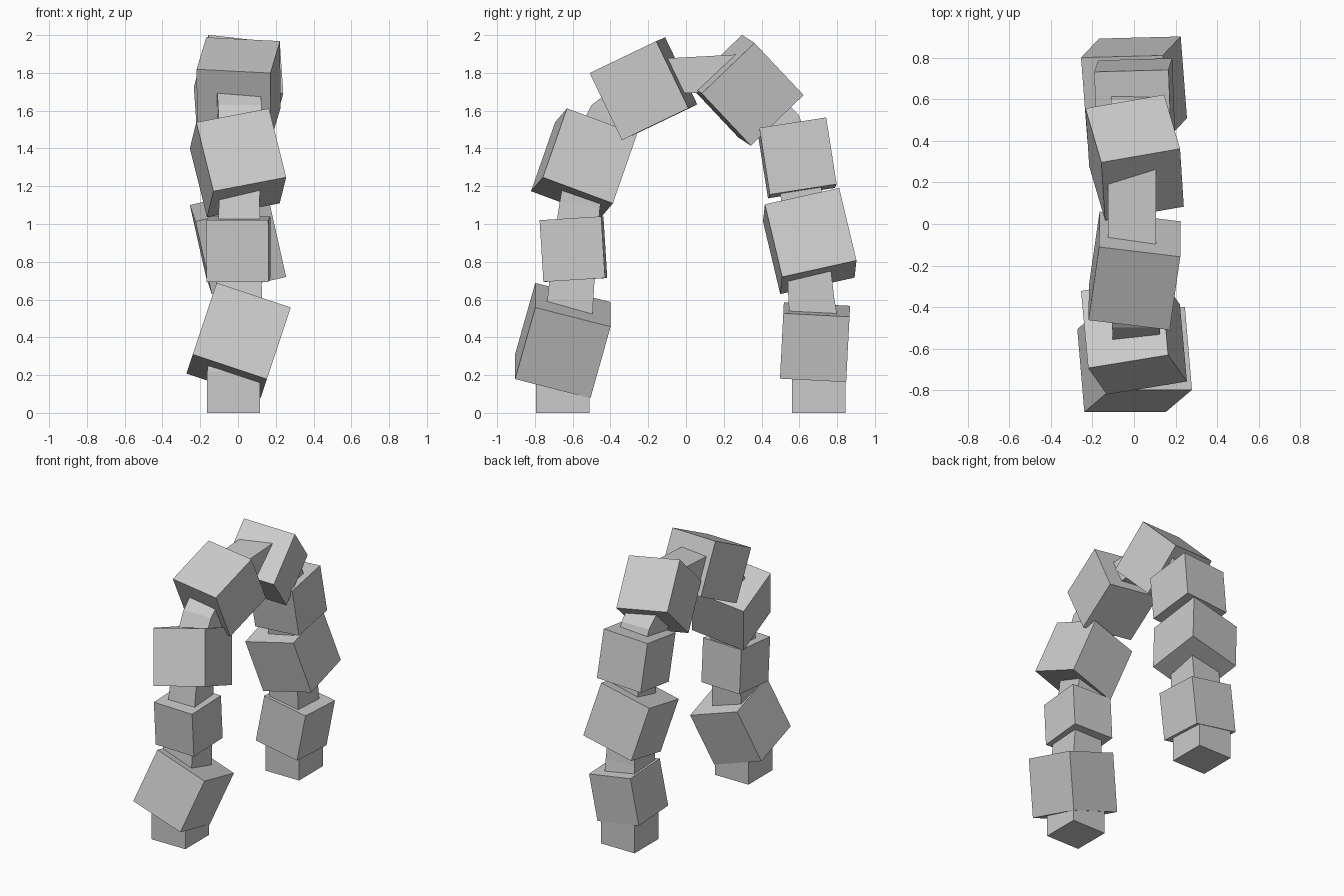
import bpy, bmesh
from math import radians, sin, cos
from mathutils import Vector, Matrix


def add_object(name, bm):
    bmesh.ops.recalc_face_normals(bm, faces=bm.faces)
    mesh = bpy.data.meshes.new(name)
    bm.to_mesh(mesh)
    bm.free()
    obj = bpy.data.objects.new(name, mesh)
    bpy.context.collection.objects.link(obj)
    return obj


def block(name, centre, size, across, along):
    """Cube turned so its local x and y edges follow the two directions."""
    x = Vector(across).normalized()
    y = Vector(along)
    y = (y - x * y.dot(x)).normalized()
    rot = Matrix((x, y, x.cross(y))).transposed().to_4x4()
    bm = bmesh.new()
    bmesh.ops.create_cube(bm, size=size, matrix=Matrix.Translation(centre) @ rot)
    return add_object(name, bm)


# Tumbled blocks following the arch: centre, size, x edge, y edge
blocks = [
    ((0.003, -0.652, 0.383), 0.413, (0.39, 0, -0.13), (-0.03, 0.40, -0.103)),
    ((0.003, -0.596, 0.867), 0.327, (0.33, -0.012, 0.0), (0.01, 0.322, 0.02)),
    ((0.0, -0.54, 1.324), 0.397, (0.387, 0.063, 0.074), (-0.037, 0.369, -0.138)),
    ((0.003, -0.225, 1.716), 0.394, (0.39, -0.047, -0.02), (0.053, 0.354, 0.17)),
    ((0.003, 0.32, 1.708), 0.387, (0.38, 0.066, -0.043), (-0.072, 0.26, -0.276)),
    ((0.003, 0.588, 1.35), 0.358, (0.356, 0.01, 0.02), (-0.012, 0.354, 0.055)),
    ((0.0, 0.655, 0.91), 0.404, (0.39, 0.01, 0.09), (-0.026, 0.39, 0.087)),
    ((0.0, 0.683, 0.374), 0.351, (0.347, -0.003, -0.058), (0.0, 0.352, -0.018)),
]
for i, (c, s, u, v) in enumerate(blocks):
    block(f"arch_block_{i + 1}", c, s, u, v)

# Square core running through the blocks: x, y, z, width, thickness, heading
path = [
    (-0.023, -0.652, 0.0, 0.28, 0.284, 90),
    (-0.023, -0.652, 0.22, 0.28, 0.284, 90),
    (0.005, -0.612, 0.60, 0.245, 0.243, 88),
    (0.005, -0.590, 0.87, 0.23, 0.23, 85),
    (0.007, -0.562, 1.10, 0.215, 0.215, 80),
    (0.01, -0.52, 1.35, 0.22, 0.22, 68),
    (0.01, -0.415, 1.56, 0.23, 0.22, 50),
    (-0.01, -0.16, 1.78, 0.23, 0.19, 12),
    (-0.01, 0.26, 1.80, 0.23, 0.20, -12),
    (0.005, 0.513, 1.506, 0.23, 0.22, -50),
    (0.005, 0.60, 1.25, 0.22, 0.22, -80),
    (0.005, 0.64, 0.90, 0.22, 0.22, -85),
    (0.0, 0.663, 0.61, 0.24, 0.242, -88),
    (-0.023, 0.702, 0.25, 0.28, 0.284, -90),
    (-0.023, 0.702, 0.0, 0.28, 0.284, -90),
]
bm = bmesh.new()
rings = []
for x, y, z, w, t, a in path:
    n = Vector((0, -sin(radians(a)), cos(radians(a))))
    c = Vector((x, y, z))
    rings.append([bm.verts.new(c + Vector((i * w / 2, 0, 0)) + n * (j * t / 2))
                  for i, j in ((-1, -1), (1, -1), (1, 1), (-1, 1))])
for a, b in zip(rings, rings[1:]):
    for k in range(4):
        m = (k + 1) % 4
        bm.faces.new((a[k], a[m], b[m], b[k]))
bm.faces.new(rings[0])
bm.faces.new(rings[-1])
add_object("arch_core", bm)
